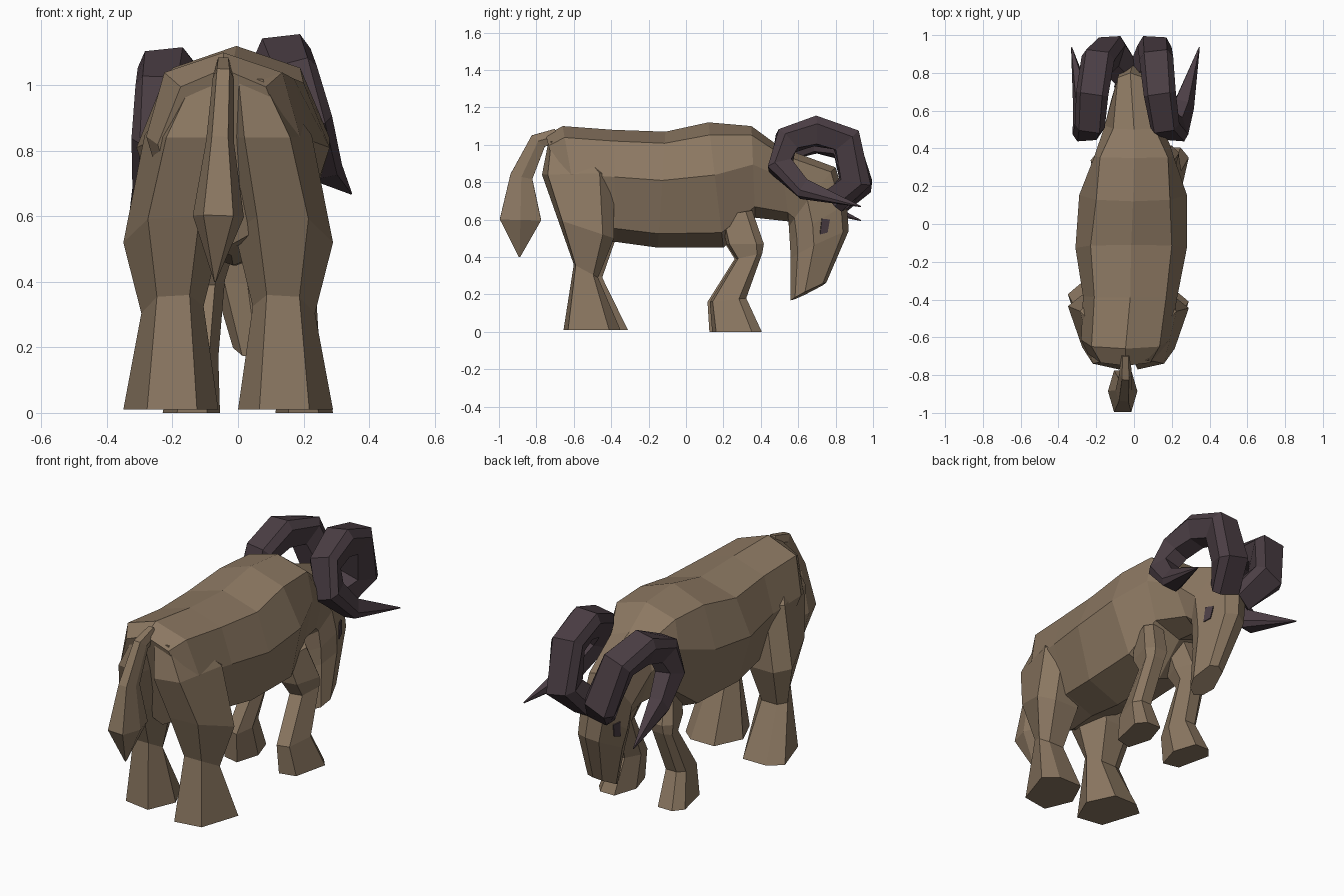
import bpy, bmesh, math
from mathutils import Vector, Matrix
from mathutils.bvhtree import BVHTree

if "Cube" in bpy.data.objects:
    bpy.data.objects.remove(bpy.data.objects["Cube"])


def material(name, rgb):
    m = bpy.data.materials.new(name)
    m.diffuse_color = (*rgb, 1)
    m.use_nodes = True
    m.node_tree.nodes["Principled BSDF"].inputs["Base Color"].default_value = m.diffuse_color
    return m


FUR = material("brown fur", (0.262, 0.188, 0.122))
HORN = material("dark horn", (0.07, 0.048, 0.058))


def finish(bm, name, mat):
    bmesh.ops.recalc_face_normals(bm, faces=bm.faces[:])
    me = bpy.data.meshes.new(name)
    bm.to_mesh(me)
    bm.free()
    me.materials.append(mat)
    ob = bpy.data.objects.new(name, me)
    bpy.context.collection.objects.link(ob)
    return ob


def loft(name, rings, mat):
    """Skin equal-sized rings of points and cap both ends."""
    bm = bmesh.new()
    vs = [[bm.verts.new(p) for p in r] for r in rings]
    n = len(vs[0])
    for a, b in zip(vs, vs[1:]):
        for i in range(n):
            j = (i + 1) % n
            bm.faces.new((a[i], a[j], b[j], b[i]))
    bm.faces.new(vs[0])
    bm.faces.new(vs[-1])
    return finish(bm, name, mat)


def tube_rings(path, profile):
    """Sweep a (sideways, outwards) profile along (x, y, z, radius) points."""
    pts = [Vector(p[:3]) for p in path]
    rings = []
    for i, p in enumerate(pts):
        t = (pts[min(i + 1, len(pts) - 1)] - pts[max(i - 1, 0)]).normalized()
        n = t.cross(Vector((1, 0, 0))).normalized()
        s = n.cross(t)
        rings.append([p + (s * u + n * v) * path[i][3] for u, v in profile])
    return rings


def weld(target, part):
    """Merge a part into the target so no hidden inner surfaces remain."""
    mod = target.modifiers.new("union", 'BOOLEAN')
    mod.operation, mod.solver, mod.object = 'UNION', 'EXACT', part
    mesh = bpy.data.meshes.new_from_object(target.evaluated_get(bpy.context.evaluated_depsgraph_get()))
    target.modifiers.clear()
    target.data = mesh
    bpy.data.objects.remove(part)


# The head and horns are rolled slightly to one side
ROLL = Matrix.Translation((0, 0, .7)) @ Matrix.Rotation(-.11, 4, 'Y') @ Matrix.Translation((0, 0, -.7))

# Body, neck and hanging head: top (y, z), bottom (y, z), centre x, upper/mid/lower half widths
SECTIONS = [
    (-0.75, 1.05, -0.60, 0.50, -.045, .13, .20, .12),
    (-0.66, 1.10, -0.55, 0.49, -.045, .18, .235, .15),
    (-0.39, 1.08, -0.37, 0.48, -.02, .19, .25, .17),
    (-0.11, 1.07, -0.15, 0.45, -.015, .215, .295, .20),
    (0.12, 1.12, 0.20, 0.45, -.005, .195, .285, .20),
    (0.35, 1.10, 0.37, 0.61, 0, .18, .21, .16),
    (0.50, 0.99, 0.55, 0.59, 0, .11, .155, .10),
    (0.80, 0.88, 0.55, 0.56, 0, .07, .125, .08),
    (0.86, 0.68, 0.555, 0.48, -.005, .07, .125, .08),
    (0.87, 0.54, 0.56, 0.39, -.005, .065, .11, .07),
    (0.75, 0.26, 0.56, 0.165, 0, .045, .07, .045),
]
rings = []
for ty, tz, by, bz, cx, wu, wm, wl in SECTIONS:
    top, bot = Vector((cx, ty, tz)), Vector((cx, by, bz))
    head = ty > .6
    fm = .6 if head else .42
    layout = [(0, 0), (wu, .1), (wm, fm), (wl, .88), (0, 1), (-wl, .88), (-wm, fm), (-wu, .1)]
    ring = [top.lerp(bot, f) + Vector((w, 0, 0)) for w, f in layout]
    rings.append([ROLL @ p for p in ring] if head else ring)
body = loft("body_and_legs", rings, FUR)

# Eyes: thin plates laid on the sides of the head
bm = bmesh.new()
bm.from_mesh(body.data)
tree = BVHTree.FromBMesh(bm)
bm.free()
for side, tag in ((1, "right"), (-1, "left")):
    _, normal, _, _ = tree.ray_cast(Vector((side, .74, .555)), Vector((-side, 0, 0)))
    bm = bmesh.new()
    outer, inner = [], []
    for y, z in ((.715, .52), (.755, .53), (.768, .60), (.725, .605)):
        hit = tree.ray_cast(Vector((side, y, z)), Vector((-side, 0, 0)))[0]
        outer.append(bm.verts.new(hit + normal * .006))
        inner.append(bm.verts.new(hit - normal * .002))
    bm.faces.new(outer)
    bm.faces.new(inner[::-1])
    for i in range(4):
        j = (i + 1) % 4
        bm.faces.new((outer[i], inner[i], inner[j], outer[j]))
    finish(bm, "eye_" + tag, HORN)


# Legs: rings of back (y, z), front (y, z), inner x, outer x; stride moves the foot forward
def leg(name, rows, side, shift, stride):
    rings = []
    for y0, z0, y1, z1, x0, x1 in rows:
        c, h = (x0 + x1) / 2, (x1 - x0) / 2
        step = stride * max(0, 1 - z0 / .8)
        shape = [(-.55, 0), (.5, .08), (1, .8), (.5, 1), (-.5, 1), (-1, .5)]
        rings.append([(side * (c + u * h) + shift, y0 + (y1 - y0) * v + step, z0 + (z1 - z0) * v)
                      for u, v in shape])
    return loft(name, rings, FUR)


REAR = [
    (-.655, .01, -.35, .01, .03, .32),
    (-.60, .36, -.47, .29, .075, .265),
    (-.685, .60, -.385, .50, .02, .32),
    (-.77, .84, -.385, .85, -.01, .255),
    (-.735, 1.02, -.55, 1.0, 0, .14),
]
FRONT = [
    (.125, 0, .39, 0, .085, .26),
    (.115, .16, .31, .18, .09, .22),
    (.26, .39, .40, .42, .07, .205),
    (.21, .47, .41, .47, .05, .21),
    (.18, .62, .35, .65, .03, .17),
]
for side, tag in ((1, "right"), (-1, "left")):
    weld(body, leg("rear_leg_" + tag, REAR, side, -.03, .04 if side < 0 else 0))
    weld(body, leg("front_leg_" + tag, FRONT, side, .03, .015 if side > 0 else 0))

# Tail
TAIL = [
    (-.045, -.69, 1.05, .04), (-.045, -.79, 1.02, .05), (-.055, -.88, .83, .065),
    (-.06, -.885, .60, .12), (-.07, -.89, .40, .004),
]
loft("tail", tube_rings(TAIL, [(.65, 0), (.38, .92), (-.38, .92), (-.65, 0), (-.38, -.92), (.38, -.92)]), FUR)

# Curled horns: broad outer face, narrow inner face, mirrored
CURL = [
    (.05, .80, .70, .08), (.12, .91, .80, .092), (.155, .855, 1.01, .09),
    (.18, .69, 1.055, .086), (.20, .54, 1.0, .08), (.235, .505, .865, .075),
    (.265, .63, .735, .058), (.34, .935, .632, .003),
]
BAND = [(1, .35), (.68, .9), (-.68, .9), (-1, .35), (-.6, -.87), (.6, -.87)]
for side, tag in ((1, "right"), (-1, "left")):
    path = [(side * x, y, z, r) for x, y, z, r in CURL]
    horn = loft("horn_" + tag, tube_rings(path, BAND), HORN)
    horn.data.transform(ROLL)
